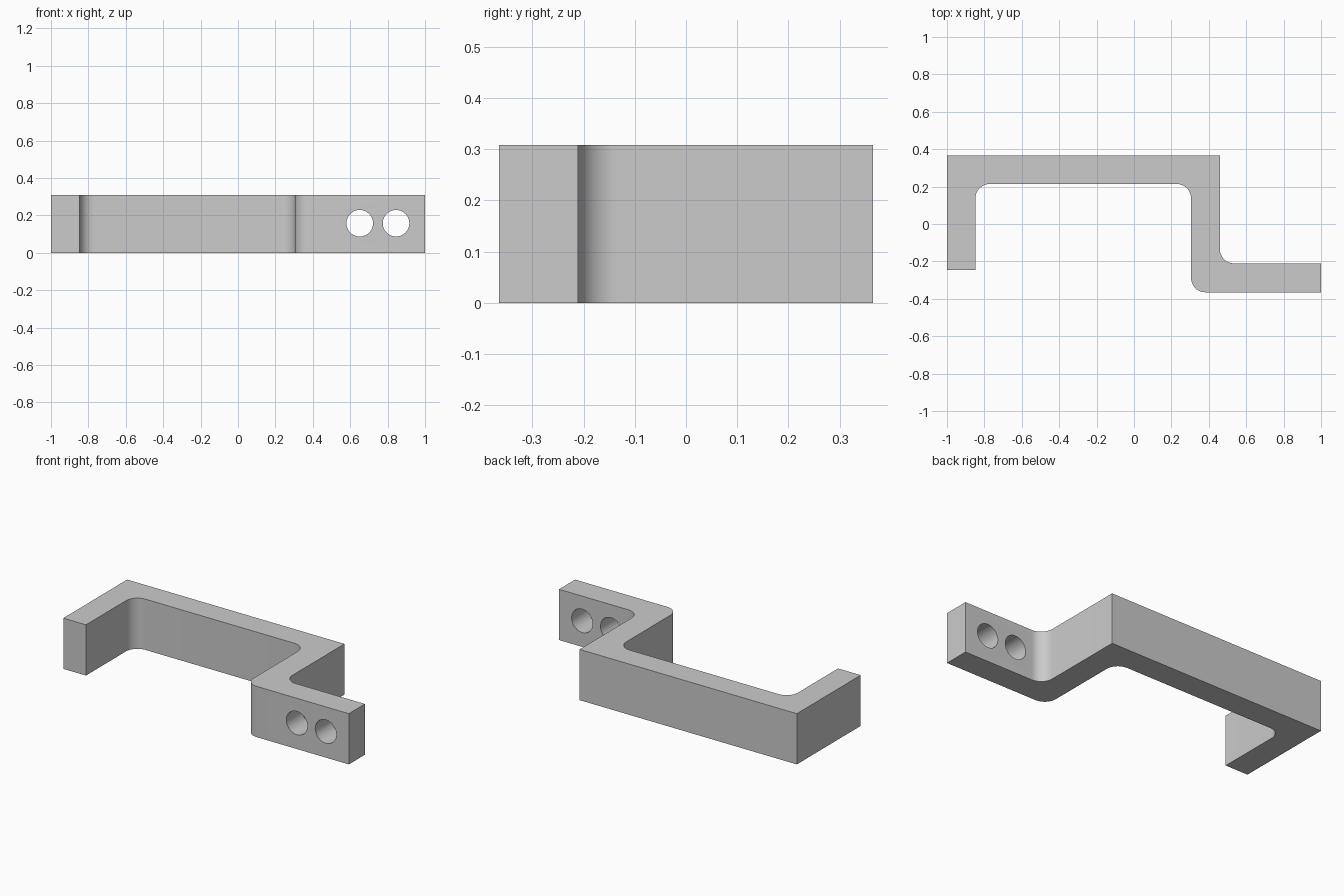
import bpy, bmesh, math
from mathutils import Vector

cube = bpy.data.objects.get("Cube")
if cube:
    bpy.data.objects.remove(cube, do_unlink=True)

HEIGHT = 0.308
RADIUS = 0.077
HOLE_RADIUS = 0.071

grey = bpy.data.materials.new("plain grey")
grey.use_nodes = True
colour = (0.6, 0.6, 0.6, 1)
grey.diffuse_color = colour
grey.node_tree.nodes["Principled BSDF"].inputs["Base Color"].default_value = colour

# Bracket outline: x, y, whether the corner is rounded
outline = [
    (-1, -0.247, False), (-0.848, -0.247, False),
    (-0.848, 0.214, True), (0.305, 0.214, True),
    (0.305, -0.365, True), (1, -0.365, False),
    (1, -0.211, False), (0.459, -0.211, True),
    (0.459, 0.365, False), (-1, 0.365, False),
]


def rounded(points, radius, steps=12):
    """Replace each marked right-angle corner with an arc."""
    result = []
    for i, (x, y, is_round) in enumerate(points):
        corner = Vector((x, y, 0))
        if not is_round:
            result.append(corner)
            continue
        before = Vector((*points[i - 1][:2], 0))
        after = Vector((*points[(i + 1) % len(points)][:2], 0))
        a = (before - corner).normalized() * radius
        b = (after - corner).normalized() * radius
        for s in range(steps + 1):
            t = math.pi / 2 * s / steps
            result.append(corner + a * (1 - math.sin(t)) + b * (1 - math.cos(t)))
    return result


# Bent bracket body
bm = bmesh.new()
face = bm.faces.new([bm.verts.new(p) for p in rounded(outline, RADIUS)])
extruded = bmesh.ops.extrude_face_region(bm, geom=[face])["geom"]
bmesh.ops.translate(bm, vec=(0, 0, HEIGHT),
                    verts=[v for v in extruded if isinstance(v, bmesh.types.BMVert)])
bmesh.ops.recalc_face_normals(bm, faces=bm.faces)
mesh = bpy.data.meshes.new("bracket")
bm.to_mesh(mesh)
bm.free()
mesh.materials.append(grey)
bracket = bpy.data.objects.new("bracket", mesh)
bpy.context.collection.objects.link(bracket)

# Two screw holes through the mounting tab
for i, x in enumerate((0.651, 0.845)):
    bpy.ops.mesh.primitive_cylinder_add(vertices=48, radius=HOLE_RADIUS, depth=0.3,
                                        location=(x, -0.288, 0.158),
                                        rotation=(math.pi / 2, 0, 0))
    cutter = bpy.context.object
    cutter.name = f"hole_cutter_{i + 1}"
    cutter.data.materials.append(grey)
    cut = bracket.modifiers.new(f"screw_hole_{i + 1}", 'BOOLEAN')
    cut.operation = 'DIFFERENCE'
    cut.solver = 'EXACT'
    cut.object = cutter
    cutter.hide_render = True
    cutter.hide_viewport = True

# Smooth the bends and bores while keeping edges sharp
bpy.ops.object.select_all(action='DESELECT')
bracket.select_set(True)
bpy.context.view_layer.objects.active = bracket
for cut in list(bracket.modifiers):
    bpy.ops.object.modifier_apply(modifier=cut.name)
bpy.ops.object.shade_smooth_by_angle(angle=math.radians(30))
